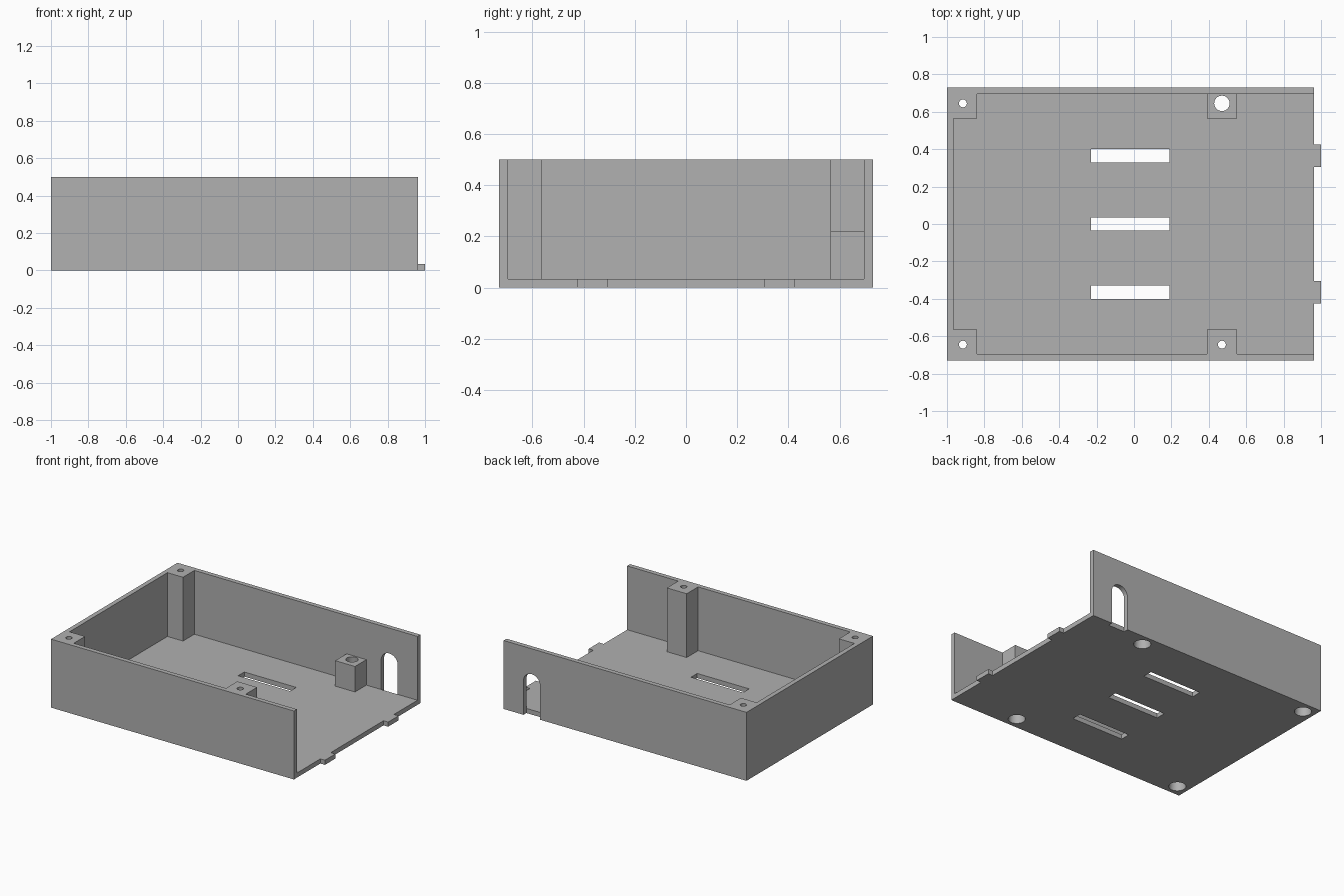
import bpy, bmesh, math

if "Cube" in bpy.data.objects:
    bpy.data.objects.remove(bpy.data.objects["Cube"])

X0, X1, Y, H = -1.0, 0.963, 0.73, 0.5   # outer shell limits
T = 0.034                               # wall and floor thickness
YI, YP = Y - T, 0.565                   # inner wall face, inner post face
POST_X = (0.39, 0.55)                   # side post extent
SHORT_H = 0.22                          # height of the short post


def prism(name, outline, offset):
    """Closed solid: outline points extruded along an offset vector."""
    bm = bmesh.new()
    face = bm.faces.new([bm.verts.new(p) for p in outline])
    res = bmesh.ops.extrude_face_region(bm, geom=[face])
    verts = [v for v in res["geom"] if isinstance(v, bmesh.types.BMVert)]
    bmesh.ops.translate(bm, verts=verts, vec=offset)
    bmesh.ops.recalc_face_normals(bm, faces=bm.faces)
    return finish(name, bm)


def finish(name, bm):
    mesh = bpy.data.meshes.new(name)
    bm.to_mesh(mesh)
    bm.free()
    obj = bpy.data.objects.new(name, mesh)
    bpy.context.collection.objects.link(obj)
    return obj


def box(name, x, y, z):
    pts = [(x[0], y[0], z[0]), (x[1], y[0], z[0]), (x[1], y[1], z[0]), (x[0], y[1], z[0])]
    return prism(name, pts, (0, 0, z[1] - z[0]))


def tapered_pin(name, x, y):
    """Screw hole cutter, wide at the bottom and narrow at the rim."""
    r_low, r_high, over = 0.057, 0.021, 0.02
    slope = (r_high - r_low) / H
    bm = bmesh.new()
    bmesh.ops.create_cone(bm, cap_ends=True, segments=40, depth=H + 2 * over,
                          radius1=r_low - slope * over, radius2=r_high + slope * over)
    bmesh.ops.translate(bm, verts=bm.verts, vec=(x, y, H / 2))
    return finish(name, bm)


def combine(target, tool, operation):
    """Apply a boolean and remove the tool object."""
    tool.hide_render = True
    mod = target.modifiers.new("combine", "BOOLEAN")
    mod.operation, mod.solver, mod.object = operation, "EXACT", tool
    bpy.context.view_layer.update()
    result = bpy.data.meshes.new_from_object(
        target.evaluated_get(bpy.context.evaluated_depsgraph_get()))
    target.modifiers.clear()
    target.data = result
    bpy.data.objects.remove(tool)


# Outer block
tray = box("enclosure_tray", (X0, X1), (-Y, Y), (0, H))

# Cavity open at the right, leaving the walls and four posts
half = [(1.2, YI), (POST_X[1], YI), (POST_X[1], YP), (POST_X[0], YP),
        (POST_X[0], YI), (-0.84, YI), (-0.84, YP), (X0 + T, YP)]
outline = half + [(x, -y) for x, y in reversed(half)]
combine(tray, prism("cavity", [(x, y, T) for x, y in outline], (0, 0, 1)), "DIFFERENCE")

# Shorten the rear side post
combine(tray, box("post_trim", POST_X, (YP - 0.05, YI), (SHORT_H, 0.7)), "DIFFERENCE")

# Locking tabs on the open edge
for s in (-1, 1):
    ys = sorted((s * 0.305, s * 0.425))
    combine(tray, box("tab", (X1 - 0.05, 1.0), ys, (0, T)), "UNION")

# Tapered screw holes through the posts
for x in (-0.915, 0.47):
    for y in (-0.645, 0.645):
        combine(tray, tapered_pin("screw_hole", x, y), "DIFFERENCE")

# Floor vent slots
for y in (-0.365, 0, 0.365):
    combine(tray, box("vent_slot", (-0.23, 0.19), (y - 0.036, y + 0.036), (-0.1, 0.1)), "DIFFERENCE")

# Arched cable opening in the rear wall
cx, r, spring = 0.736, 0.067, 0.248
arch = [(cx - r, YI, -0.1), (cx + r, YI, -0.1)]
arch += [(cx + r * math.cos(a), YI, spring + r * math.sin(a))
         for a in (math.pi * i / 20 for i in range(21))]
combine(tray, prism("cable_opening", arch, (0, 0.2, 0)), "DIFFERENCE")

# Single grey finish
grey = bpy.data.materials.new("grey_plastic")
grey.diffuse_color = (0.44, 0.44, 0.44, 1)
grey.use_nodes = True
grey.node_tree.nodes["Principled BSDF"].inputs["Base Color"].default_value = grey.diffuse_color
tray.data.materials.clear()
tray.data.materials.append(grey)
for p in tray.data.polygons:
    p.material_index = 0

bpy.context.view_layer.objects.active = tray
tray.select_set(True)
bpy.ops.object.shade_smooth_by_angle(angle=math.radians(30))
